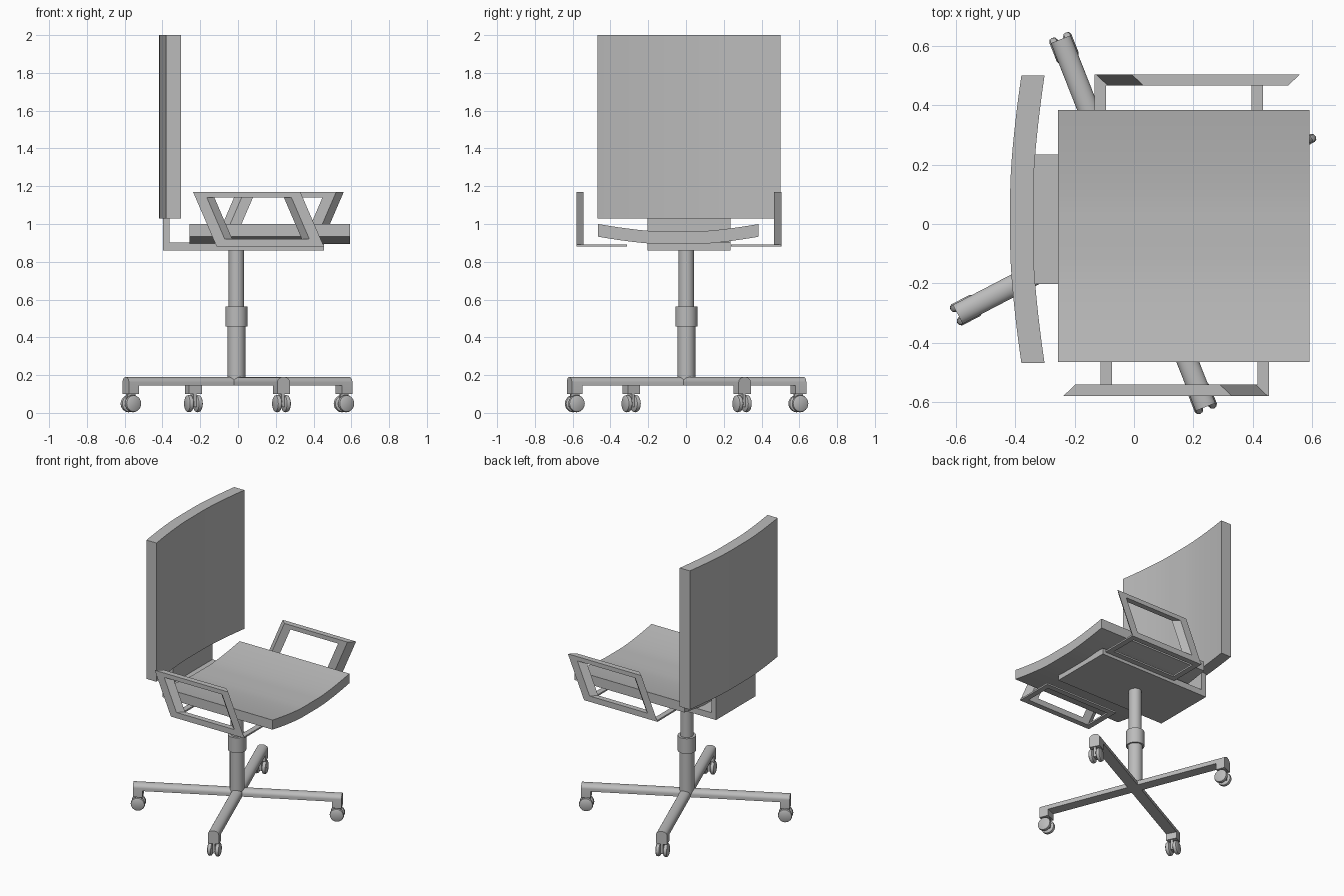
import bpy, bmesh, math
from mathutils import Vector, Matrix

if "Cube" in bpy.data.objects:
    bpy.data.objects.remove(bpy.data.objects["Cube"], do_unlink=True)

GREY = (0.5, 0.5, 0.5, 1)
grey = bpy.data.materials.new("plain grey")
grey.use_nodes = True
grey.diffuse_color = GREY
grey.node_tree.nodes["Principled BSDF"].inputs["Base Color"].default_value = GREY


def finish(name, bm, smooth=False):
    bmesh.ops.recalc_face_normals(bm, faces=bm.faces)
    mesh = bpy.data.meshes.new(name)
    bm.to_mesh(mesh)
    bm.free()
    mesh.materials.append(grey)
    obj = bpy.data.objects.new(name, mesh)
    bpy.context.collection.objects.link(obj)
    if smooth:
        bpy.ops.object.select_all(action="DESELECT")
        bpy.context.view_layer.objects.active = obj
        obj.select_set(True)
        bpy.ops.object.shade_smooth_by_angle(angle=math.radians(35))
    return obj


def loft(name, loops, closed=False, smooth=False):
    """Skin equal-length loops; cap the ends, or join last to first."""
    bm = bmesh.new()
    rings = [[bm.verts.new(p) for p in loop] for loop in loops]
    pairs = list(zip(rings, rings[1:])) + ([(rings[-1], rings[0])] if closed else [])
    for a, b in pairs:
        for i in range(len(a)):
            j = (i + 1) % len(a)
            bm.faces.new((a[i], a[j], b[j], b[i]))
    if not closed:
        bm.faces.new(rings[0])
        bm.faces.new(rings[-1])
    return finish(name, bm, smooth)


def lathe(name, profile, matrix, sides=32):
    """Turn (radius, height) points around the local z axis."""
    turn = [2 * math.pi * i / sides for i in range(sides)]
    loops = [[matrix @ Vector((r * math.cos(a), r * math.sin(a), h)) for a in turn]
             for r, h in profile]
    return loft(name, loops, smooth=True)


def bow(t):
    """Flat in the middle, curling up to 1 at both ends."""
    return max(0, (abs(t) - 0.2) / 0.8) ** 1.5


STEPS = [i / 12 for i in range(-12, 13)]

# Curved seat and backrest
seat_curve = [(-0.04 + 0.425 * t, 0.04 * bow(t)) for t in STEPS]
seat = [(y, 0.96 + d) for y, d in seat_curve] + [(y, 0.893 + d) for y, d in reversed(seat_curve)]
loft("seat", [[(x, y, z) for y, z in seat] for x in (-0.257, 0.592)], smooth=True)

back_curve = [(0.016 + 0.485 * t, 0.038 * bow(t)) for t in STEPS]
back = [(-0.418 + d, y) for y, d in back_curve] + [(-0.34 + d, y) for y, d in reversed(back_curve)]
loft("backrest", [[(x, y, z) for x, y in back] for z in (1.03, 2.0)], smooth=True)

# L-shaped bracket joining seat and backrest
bracket = [(-0.397, 0.86), (0.455, 0.86), (0.455, 0.902),
           (-0.362, 0.902), (-0.362, 1.035), (-0.397, 1.035)]
loft("seat_bracket", [[(x, y, z) for x, z in bracket] for y in (-0.203, 0.235)])

# Armrests: slanted mitred frame on a thin under-seat frame; one is the other turned half round
half_turn = Matrix.Translation((0.161, -0.0375, 0)) @ Matrix.Rotation(math.pi, 4, "Z") \
    @ Matrix.Translation((-0.161, 0.0375, 0))


def slanted(z_top, z_bottom, inset, y):
    lean = lambda z: (1.17 - z) * 0.125 / 0.29
    return [Vector((x + lean(z), y, z)) for x, z in
            ((-0.238 + inset, z_top), (0.33 - inset, z_top),
             (0.33 - inset, z_bottom), (-0.238 + inset, z_bottom))]


def flat(x0, x1, y0, y1, z):
    return [Vector(p) for p in ((x0, y0, z), (x1, y0, z), (x1, y1, z), (x0, y1, z))]


upright = [slanted(1.17, 0.88, 0, -0.58), slanted(1.17, 0.88, 0.04, -0.542),
           slanted(1.14, 0.92, 0.1, -0.542), slanted(1.14, 0.92, 0.06, -0.58)]
support = [flat(-0.113, 0.455, -0.58, -0.312, 0.88), flat(-0.113, 0.455, -0.58, -0.312, 0.891),
           flat(-0.075, 0.417, -0.542, -0.35, 0.891), flat(-0.075, 0.417, -0.542, -0.35, 0.88)]
for side, matrix in (("right", Matrix()), ("left", half_turn)):
    for part, loops in (("armrest", upright), ("armrest_support", support)):
        loft(f"{side}_{part}", [[matrix @ p for p in loop] for loop in loops], closed=True)

# Telescopic column
column = Matrix.Translation((-0.008, 0.002, 0))
lathe("lower_column", [(0.047, 0.16), (0.047, 0.46)], column)
lathe("column_collar", [(0.058, 0.457), (0.058, 0.563)], column)
lathe("upper_column", [(0.041, 0.56), (0.041, 0.862)], column)

# Four legs with round tops, each with a drop end and a twin-wheel caster
arc = [math.pi * i / 12 for i in range(13)]


def leg_section(bottom):
    return [(0.036, bottom)] + [(0.036 * math.cos(a), 0.163 + 0.027 * math.sin(a)) for a in arc] \
        + [(-0.036, bottom)]


for number, angle in enumerate((27.5, 111.5, 207.5, 291.5), 1):
    base = Matrix.Translation((-0.003, 0.003, 0)) @ Matrix.Rotation(math.radians(angle), 4, "Z")
    for part, bottom, start, end in (("leg", 0.145, 0, 0.61), ("leg_end", 0.1, 0.605, 0.667)):
        loft(f"{part}_{number}", [[base @ Vector((x, y, z)) for y, z in leg_section(bottom)]
                                  for x in (start, end)], smooth=True)
    axle = base @ Matrix.Translation((0.636, 0, 0.049)) @ Matrix.Rotation(math.pi / 2, 4, "X")
    lathe(f"caster_axle_{number}", [(0.012, -0.03), (0.012, 0.03)], axle, 12)
    loft(f"caster_fork_{number}", [[base @ p for p in flat(0.612, 0.66, -0.008, 0.008, z)]
                                   for z in (0.03, 0.11)])
    for label, offset in (("a", -0.025), ("b", 0.025)):
        wheel = [(0.034, -0.015), (0.043, -0.01), (0.046, 0), (0.043, 0.01), (0.034, 0.015)]
        lathe(f"caster_wheel_{number}{label}", wheel, axle @ Matrix.Translation((0, 0, offset)), 24)
